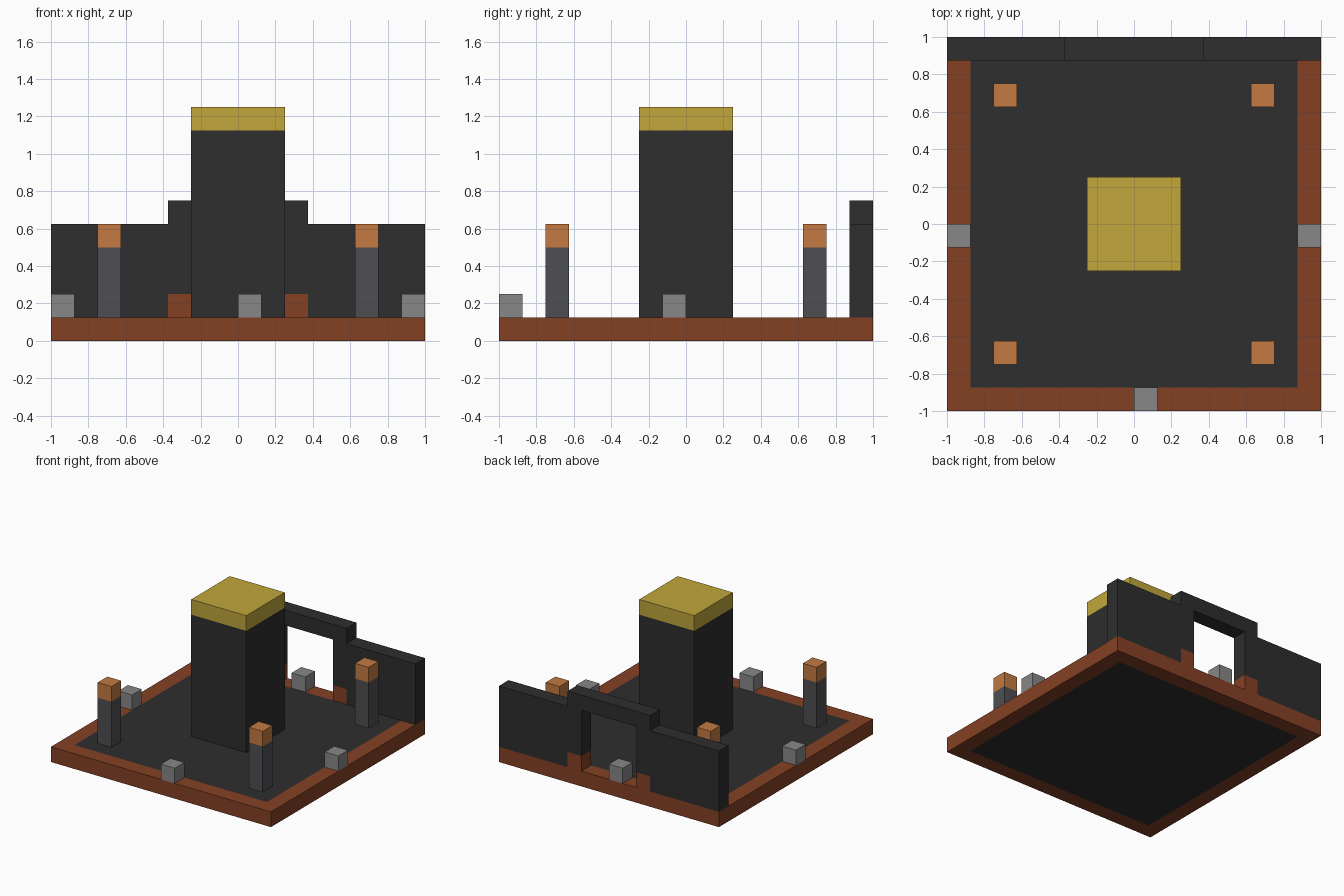
import bpy
import bmesh
from mathutils import Vector

U = 0.125  # one block of the grid; all part sizes below are in blocks

old = bpy.data.objects.get("Cube")
if old:
    bpy.data.objects.remove(old, do_unlink=True)


def material(name, rgb):
    """Flat material from 0-255 display values, stored as linear."""
    lin = []
    for c in rgb:
        c /= 255
        lin.append(c / 12.92 if c <= 0.04045 else ((c + 0.055) / 1.055) ** 2.4)
    m = bpy.data.materials.new(name)
    m.use_nodes = True
    m.diffuse_color = (*lin, 1)
    bsdf = next(n for n in m.node_tree.nodes if n.type == 'BSDF_PRINCIPLED')
    bsdf.inputs["Base Color"].default_value = (*lin, 1)
    return m


dark = material("dark stone", (46, 46, 46))
brown = material("red brown", (132, 65, 36))
gold = material("gold", (193, 166, 60))
copper = material("copper", (195, 122, 65))
slate = material("slate grey", (79, 79, 84))
grey = material("light grey", (135, 135, 135))


def finish(name, bm, mat):
    bmesh.ops.recalc_face_normals(bm, faces=bm.faces)
    mesh = bpy.data.meshes.new(name)
    bm.to_mesh(mesh)
    bm.free()
    mesh.materials.append(mat)
    obj = bpy.data.objects.new(name, mesh)
    bpy.context.collection.objects.link(obj)
    return obj


def box(name, lo, hi, mat):
    """Box between two opposite corners, in blocks."""
    lo, hi = Vector(lo) * U, Vector(hi) * U
    bm = bmesh.new()
    bmesh.ops.create_cube(bm, size=1)
    bmesh.ops.scale(bm, vec=hi - lo, verts=bm.verts)
    bmesh.ops.translate(bm, vec=(lo + hi) / 2, verts=bm.verts)
    return finish(name, bm, mat)


def extrude(bm, offset):
    """Thicken the flat faces of bm into a solid."""
    res = bmesh.ops.extrude_face_region(bm, geom=bm.faces[:], use_keep_orig=True)
    moved = [g for g in res["geom"] if isinstance(g, bmesh.types.BMVert)]
    bmesh.ops.translate(bm, vec=Vector(offset) * U, verts=moved)


# Base: floor slab inside a square rim
box("floor", (-7, -7, 0), (7, 7, 1), dark)
bm = bmesh.new()
corners = [(-1, -1), (1, -1), (1, 1), (-1, 1)]
outer, inner = ([bm.verts.new((x * r * U, y * r * U, 0)) for x, y in corners]
                for r in (8, 7))
for i in range(4):
    j = (i + 1) % 4
    bm.faces.new((outer[i], outer[j], inner[j], inner[i]))
extrude(bm, (0, 0, 1))
finish("floor_rim", bm, brown)

# Back wall: stepped gateway outline, mirrored across the middle
half = [(2, 5), (2, 2), (3, 2), (3, 1), (8, 1), (8, 5), (3, 5), (3, 6)]
outline = half + [(-x, z) for x, z in reversed(half)]
bm = bmesh.new()
bm.faces.new([bm.verts.new((x * U, 7 * U, z * U)) for x, z in outline])
extrude(bm, (0, 1, 0))
finish("back_wall", bm, dark)

# Blocks at the foot of the gateway
for side, x in (("left", 2), ("right", -3)):
    box(f"gate_foot_{side}", (x, 7, 1), (x + 1, 8, 2), brown)

# Central tower
box("tower", (-2, -2, 1), (2, 2, 9), dark)
box("tower_cap", (-2, -2, 9), (2, 2, 10), gold)

# Corner posts with lamps
for side, x in (("left", 5), ("right", -6)):
    for end, y in (("front", -6), ("back", 5)):
        box(f"post_{end}_{side}", (x, y, 1), (x + 1, y + 1, 4), slate)
        box(f"lamp_{end}_{side}", (x, y, 4), (x + 1, y + 1, 5), copper)

# Small marker blocks on each side of the rim
for side, x, y in (("front", 0, -8), ("back", -1, 7), ("left", 7, -1), ("right", -8, -1)):
    box(f"marker_{side}", (x, y, 1), (x + 1, y + 1, 2), grey)
